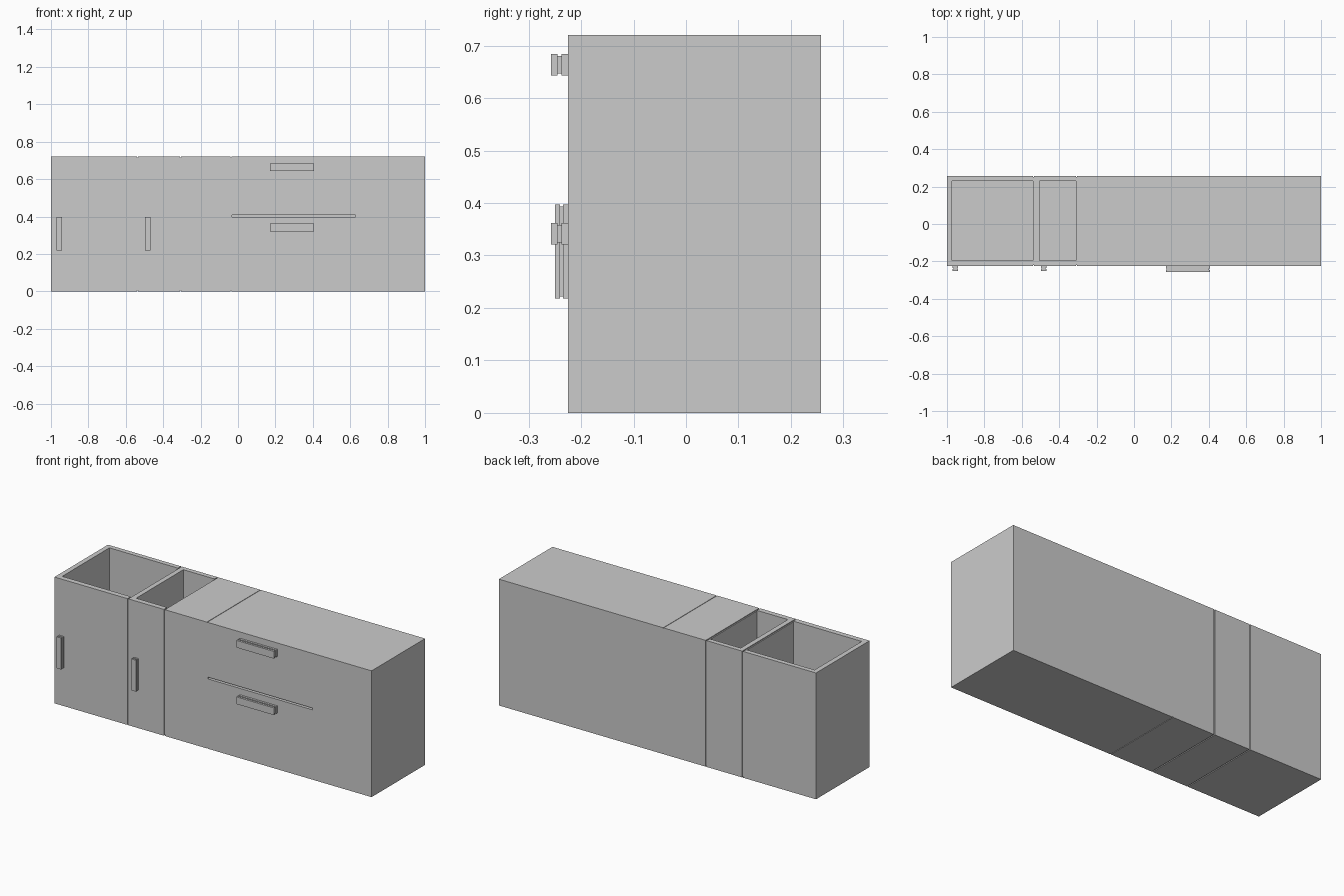
import bpy, bmesh
from mathutils import Vector

if "Cube" in bpy.data.objects:
    bpy.data.objects.remove(bpy.data.objects["Cube"])

Y0, Y1, H = -0.225, 0.257, 0.72   # carcass front, back and height
GAPS = (-0.537, -0.307)           # seams between the open cabinets
G = 0.003                         # half seam width
SEAM_DEPTH = 0.005


def boxes(name, *specs):
    """One mesh object made of boxes given as (x0, x1, y0, y1, z0, z1)."""
    bm = bmesh.new()
    for x0, x1, y0, y1, z0, z1 in specs:
        verts = bmesh.ops.create_cube(bm, size=1)["verts"]
        bmesh.ops.scale(bm, vec=(x1 - x0, y1 - y0, z1 - z0), verts=verts)
        bmesh.ops.translate(bm, vec=Vector((x0 + x1, y0 + y1, z0 + z1)) / 2, verts=verts)
    me = bpy.data.meshes.new(name)
    bm.to_mesh(me)
    bm.free()
    ob = bpy.data.objects.new(name, me)
    bpy.context.collection.objects.link(ob)
    return ob


def carve(ob, *specs):
    cutter = boxes(ob.name + "_cutter", *specs)
    cutter.hide_render = True
    cutter.hide_set(True)
    cutter.display_type = 'WIRE'
    mod = ob.modifiers.new("carve", 'BOOLEAN')
    mod.operation = 'DIFFERENCE'
    mod.solver = 'EXACT'
    mod.object = cutter


def open_cabinet(name, x0, x1):
    # walls on the left, front and back; the right side meets its neighbour
    ob = boxes(name, (x0, x1, Y0, Y1, 0, H))
    carve(ob, (x0 + 0.028, x1 + 0.1, Y0 + 0.03, Y1 - 0.027, 0.028, H + 0.1))
    return ob


def handle(name, x0, x1, z0, z1, depth):
    # I-section grip: back plate, slightly smaller neck, front bar
    t, i = depth * 0.38, 0.004
    yb, yf = Y0 - t, Y0 - depth + t
    boxes(name,
          (x0, x1, yb, Y0, z0, z1),
          (x0 + i, x1 - i, yf, yb, z0 + i, z1 - i),
          (x0, x1, Y0 - depth, yf, z0, z1))


# Open-topped cabinets on the left
open_cabinet("wide_open_cabinet", -1.0, GAPS[0] - G)
open_cabinet("narrow_open_cabinet", GAPS[0] + G, GAPS[1] - G)

# Recessed panels closing the seams
for n, x in enumerate(GAPS):
    d = SEAM_DEPTH
    boxes(f"seam_panel_{n + 1}", (x - G, x + G, Y0 + d, Y1 - d, d, H - d))

# Closed drawer cabinet with top and bottom seams and the slit between drawers
drawers = boxes("drawer_cabinet", (GAPS[1] + G, 1.0, Y0, Y1, 0, H))
carve(drawers,
      (-0.033, 0.627, Y0 - 0.1, Y0 + 0.02, 0.398, 0.408),
      (-0.039, -0.036, Y0 - 0.1, Y1 + 0.1, H - 0.003, H + 0.1),
      (-0.039, -0.036, Y0 - 0.1, Y1 + 0.1, -0.1, 0.003))

# Door handles (upright) and drawer handles (level)
for n, x in enumerate((-0.97, -0.498)):
    handle(f"door_handle_{n + 1}", x, x + 0.029, 0.218, 0.397, 0.025)
for n, z in enumerate((0.321, 0.643)):
    handle(f"drawer_handle_{n + 1}", 0.17, 0.406, z, z + 0.041, 0.032)
